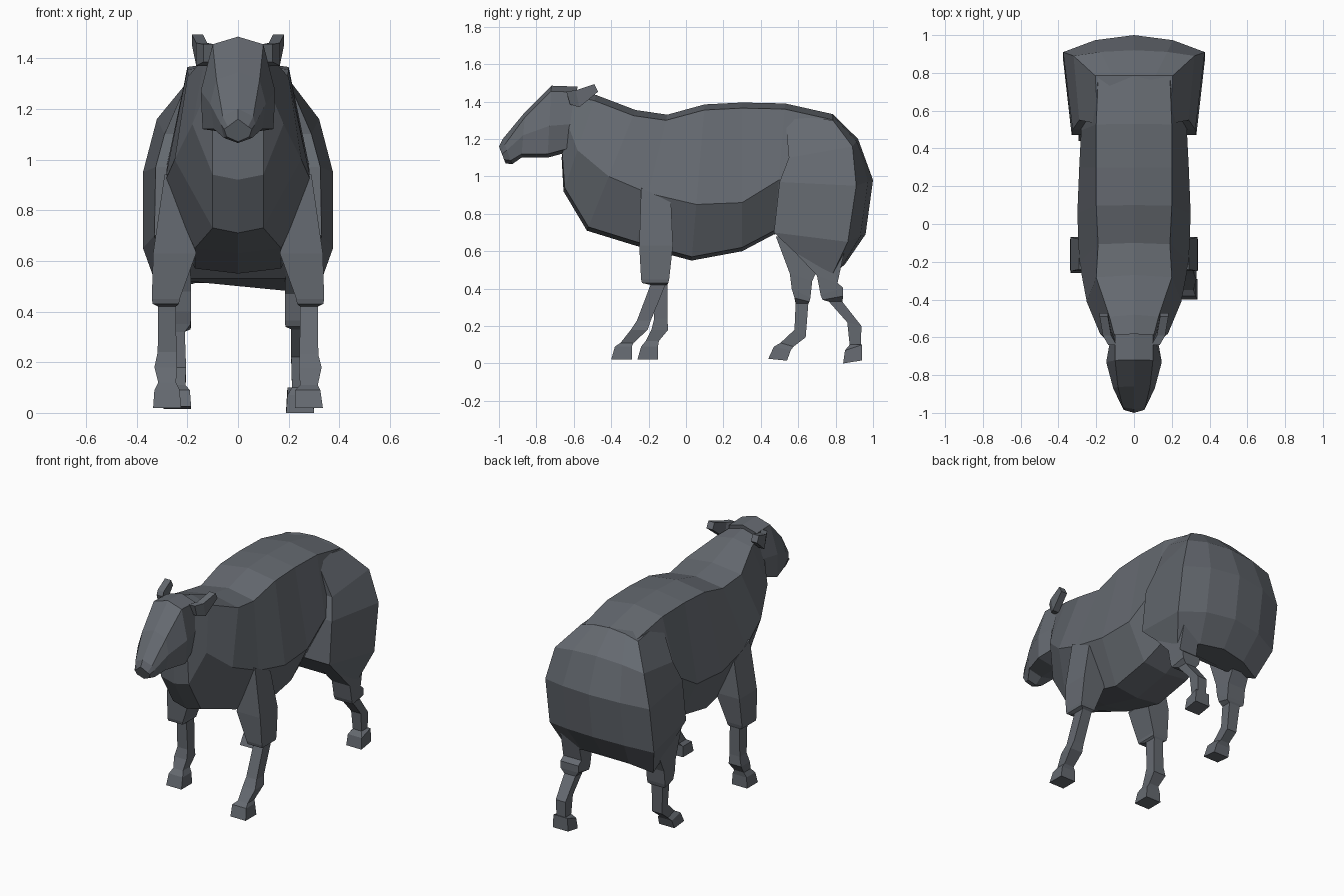
import bpy, bmesh

wool = bpy.data.materials.new("slate grey")
wool.diffuse_color = (0.13, 0.143, 0.163, 1)


def loft(name, rings):
    """Skin a list of equal-length point rings and cap both ends."""
    bm = bmesh.new()
    vs = [[bm.verts.new(p) for p in r] for r in rings]
    n = len(rings[0])
    for a, b in zip(vs, vs[1:]):
        for i in range(n):
            j = (i + 1) % n
            bm.faces.new((a[i], a[j], b[j], b[i]))
    bm.faces.new(vs[0])
    bm.faces.new(vs[-1])
    bmesh.ops.recalc_face_normals(bm, faces=bm.faces)
    me = bpy.data.meshes.new(name)
    bm.to_mesh(me)
    bm.free()
    me.materials.append(wool)
    ob = bpy.data.objects.new(name, me)
    bpy.context.collection.objects.link(ob)
    return ob


def section(yt, yb, zt, xe, xm, zm, xb, zb):
    """Eight-sided tilted cross-section: top ridge, shoulder, side, belly."""
    half = [(0, zt), (xe, zt - .03), (xm, zm), (xb, zb + .02), (0, zb)]
    full = half + [(-x, z) for x, z in half[3:0:-1]]
    return [(x, yb + (yt - yb) * (z - zb) / (zt - zb), z) for x, z in full]


# Neck and barrel
loft("body", [section(*r) for r in (
    (-.60, -.665, 1.46, .10, .12, 1.28, .10, 1.10),
    (-.48, -.655, 1.435, .13, .18, 1.14, .10, .92),
    (-.27, -.53, 1.355, .20, .25, 1.00, .10, .71),
    (-.10, -.27, 1.33, .19, .29, .91, .17, .63),
    (.10, .03, 1.385, .20, .30, .85, .17, .55),
    (.30, .30, 1.395, .20, .29, .86, .17, .60),
    (.53, .47, 1.39, .20, .28, .98, .15, .69),
    (.78, .74, 1.334, .19, .27, .98, .15, .72))])

# Head
loft("head", [section(*r) for r in (
    (-.58, -.63, 1.48, .10, .125, 1.28, .11, 1.13),
    (-.72, -.74, 1.485, .10, .147, 1.27, .14, 1.10),
    (-.86, -.88, 1.345, .085, .11, 1.22, .095, 1.10),
    (-.98, -.93, 1.20, .06, .068, 1.14, .055, 1.065),
    (-1.0, -.965, 1.16, .04, .055, 1.12, .045, 1.07))])


# Haunches: horizontal slices with a rounded back
def slice_ring(xf, yf, zf, xb, yb, zb, yc, zc):
    half = [(xf, yf, zf), (xb, yb, zb),
            (.55 * xb, yb + .7 * (yc - yb), zb + .7 * (zc - zb))]
    return half + [(0, yc, zc)] + [(-x, y, z) for x, y, z in half[::-1]]


loft("haunches", [slice_ring(*s) for s in (
    (.19, .53, 1.33, .205, .785, 1.30, .785, 1.333),
    (.29, .55, 1.10, .32, .89, 1.16, .92, 1.20),
    (.325, .50, .97, .375, .91, .95, 1.0, .98),
    (.33, .47, .70, .375, .865, .65, .96, .69),
    (.30, .65, .53, .31, .78, .47, .85, .53))])


# Legs: four-sided sections (centre x, half x, centre y, half y, z, forward drop)
def leg(name, side, parts):
    rings = []
    for cx, hx, cy, hy, z, d in parts:
        rings.append([(side * (cx + i * hx), cy + j * hy, z + j * d)
                      for i, j in ((-1, -1), (1, -1), (1, 1), (-1, 1))])
    loft(name, rings)


shoulder = [(.27, .02, -.16, .08, .90, -.04), (.25, .085, -.16, .09, .63, 0),
            (.285, .055, -.165, .075, .45, 0), (.285, .052, -.165, .07, .43, 0)]
leg("front_leg_right", 1, shoulder + [
    (.28, .035, -.15, .04, .42, 0), (.28, .037, -.225, .037, .23, 0),
    (.285, .045, -.25, .045, .18, 0), (.28, .035, -.315, .035, .11, 0),
    (.275, .05, -.335, .045, .09, 0), (.28, .055, -.345, .055, .02, 0)])
leg("front_leg_left", -1, shoulder + [
    (.28, .035, -.14, .04, .42, 0), (.28, .037, -.135, .035, .24, 0),
    (.285, .045, -.14, .045, .18, 0), (.28, .035, -.18, .035, .12, 0),
    (.28, .05, -.195, .045, .09, 0), (.28, .055, -.205, .055, .02, 0)])
leg("hind_leg_right", 1, [
    (.25, .06, .69, .17, .66, 0), (.25, .065, .755, .055, .45, -.02),
    (.25, .065, .78, .06, .385, .02), (.25, .063, .785, .055, .35, .01),
    (.25, .04, .80, .036, .33, 0), (.245, .035, .90, .038, .21, -.01),
    (.245, .032, .905, .03, .10, 0), (.245, .05, .895, .045, .085, .015),
    (.245, .055, .89, .05, .008, .008)])
leg("hind_leg_left", -1, [
    (.25, .06, .63, .15, .68, 0), (.25, .065, .615, .06, .46, -.02),
    (.25, .065, .615, .05, .375, -.025), (.25, .063, .62, .04, .34, -.01),
    (.25, .04, .62, .034, .32, 0), (.24, .035, .61, .03, .16, -.02),
    (.24, .032, .54, .035, .10, -.01), (.24, .05, .515, .045, .08, -.01),
    (.24, .055, .49, .05, .02, -.005)])

# Ears: flattened wedges sweeping back and out
for side, name in ((1, "ear_right"), (-1, "ear_left")):
    loft(name, [[(side * (x + i * .022), y + j * .01, z + k * h)
                 for i, j, k in ((-1, -1, 1), (1, -1, 1), (1, 1, -1), (-1, 1, -1))]
                for x, y, z, h in ((.115, -.63, 1.42, .035),
                                   (.143, -.58, 1.415, .045),
                                   (.16, -.48, 1.473, .02))])
